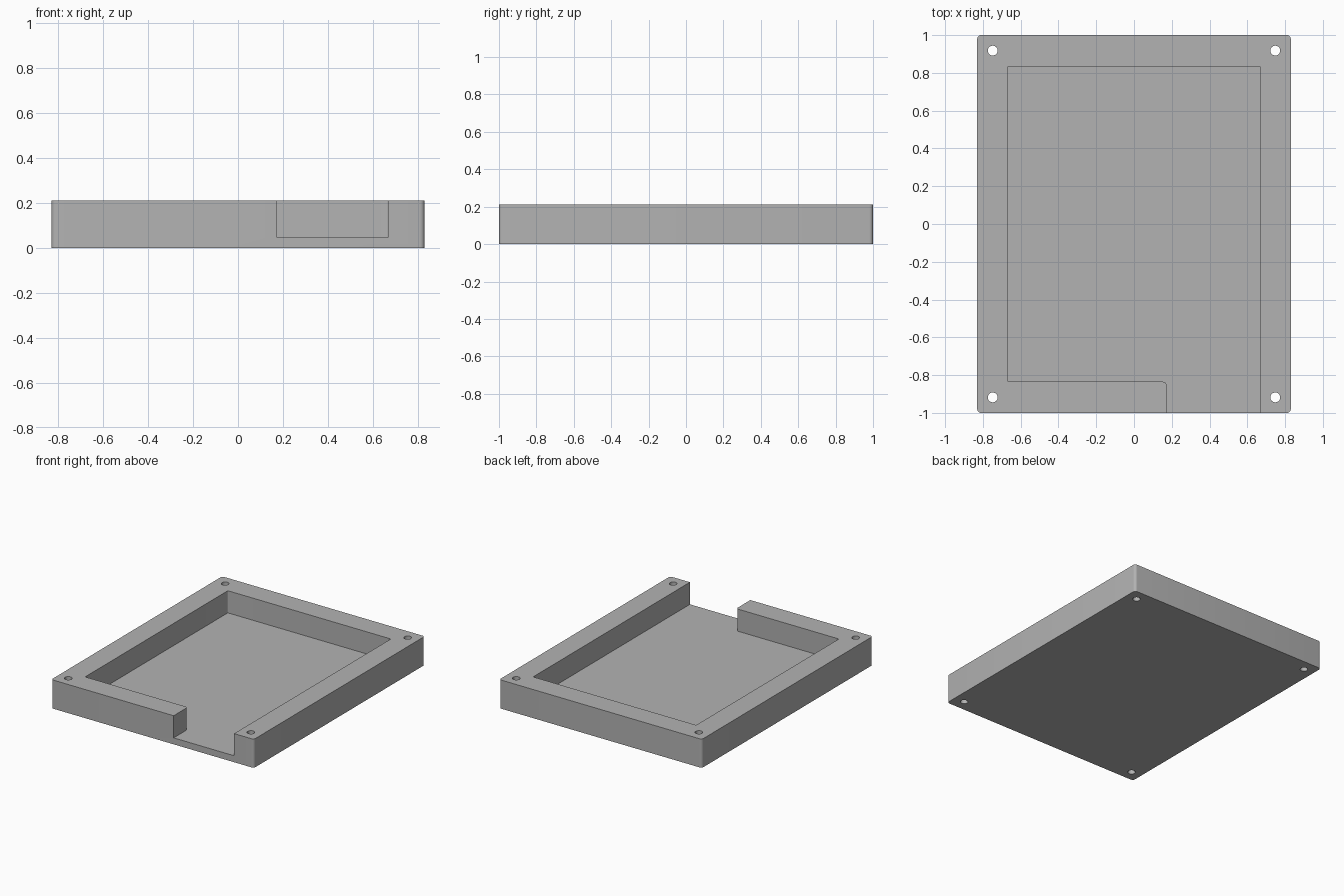
import bpy, bmesh, math
from mathutils import Vector

WIDTH, DEPTH, HEIGHT = 1.66, 2.0, 0.212
FLOOR, WALL = 0.048, 0.165
ROUND = 0.02

if "Cube" in bpy.data.objects:
    bpy.data.objects.remove(bpy.data.objects["Cube"], do_unlink=True)

grey = bpy.data.materials.new("plain grey")
grey.use_nodes = True
grey.diffuse_color = (0.45, 0.45, 0.45, 1)
grey.node_tree.nodes["Principled BSDF"].inputs["Base Color"].default_value = grey.diffuse_color


def rounded(corners, steps=6):
    """Outline from (x, y, radius) corners, each rounded by an arc."""
    outline = []
    for i, (x, y, r) in enumerate(corners):
        p = Vector((x, y))
        if r == 0:
            outline.append(p)
            continue
        before = (Vector(corners[i - 1][:2]) - p).normalized()
        after = (Vector(corners[(i + 1) % len(corners)][:2]) - p).normalized()
        centre = p + (before + after) * r
        for k in range(steps + 1):
            a = math.pi / 2 * k / steps
            outline.append(centre - after * r * math.cos(a) - before * r * math.sin(a))
    return outline


def prism(name, outline, bottom, top):
    bm = bmesh.new()
    base = bm.faces.new([bm.verts.new((p.x, p.y, bottom)) for p in outline])
    raised = bmesh.ops.extrude_face_region(bm, geom=[base])["geom"]
    bmesh.ops.translate(bm, vec=(0, 0, top - bottom),
                        verts=[v for v in raised if isinstance(v, bmesh.types.BMVert)])
    bmesh.ops.recalc_face_normals(bm, faces=bm.faces)
    mesh = bpy.data.meshes.new(name)
    bm.to_mesh(mesh)
    bm.free()
    mesh.materials.append(grey)
    obj = bpy.data.objects.new(name, mesh)
    bpy.context.collection.objects.link(obj)
    return obj


def cut(target, cutter):
    cutter.hide_render = True
    mod = target.modifiers.new("cut", 'BOOLEAN')
    mod.operation = 'DIFFERENCE'
    mod.solver = 'EXACT'
    mod.object = cutter
    bpy.ops.object.modifier_apply(modifier=mod.name)
    bpy.data.objects.remove(cutter, do_unlink=True)


# Solid block with rounded upright edges
hx, hy = WIDTH / 2, DEPTH / 2
tray = prism("tray", rounded([(-hx, -hy, ROUND), (hx, -hy, ROUND),
                              (hx, hy, ROUND), (-hx, hy, ROUND)]), 0, HEIGHT)
bpy.context.view_layer.objects.active = tray
tray.select_set(True)

# Pocket with an opening through the front wall
ix, iy, gap, fillet = hx - WALL + 0.003, hy - WALL, 0.173, 0.006
pocket = [(gap, -hy - 0.1, 0), (ix, -hy - 0.1, 0), (ix, iy, fillet),
          (-ix, iy, fillet), (-ix, -iy, fillet), (gap, -iy, ROUND)]
cut(tray, prism("pocket_cutter", rounded(pocket), FLOOR, HEIGHT + 0.1))

# Screw holes through the four corners
for sx in (-1, 1):
    for sy in (-1, 1):
        ring = [Vector((sx * 0.748 + 0.026 * math.cos(math.tau * i / 32),
                        sy * 0.918 + 0.026 * math.sin(math.tau * i / 32))) for i in range(32)]
        cut(tray, prism("hole_cutter", ring, -0.1, HEIGHT + 0.1))

bpy.ops.object.shade_smooth_by_angle(angle=math.radians(30))
